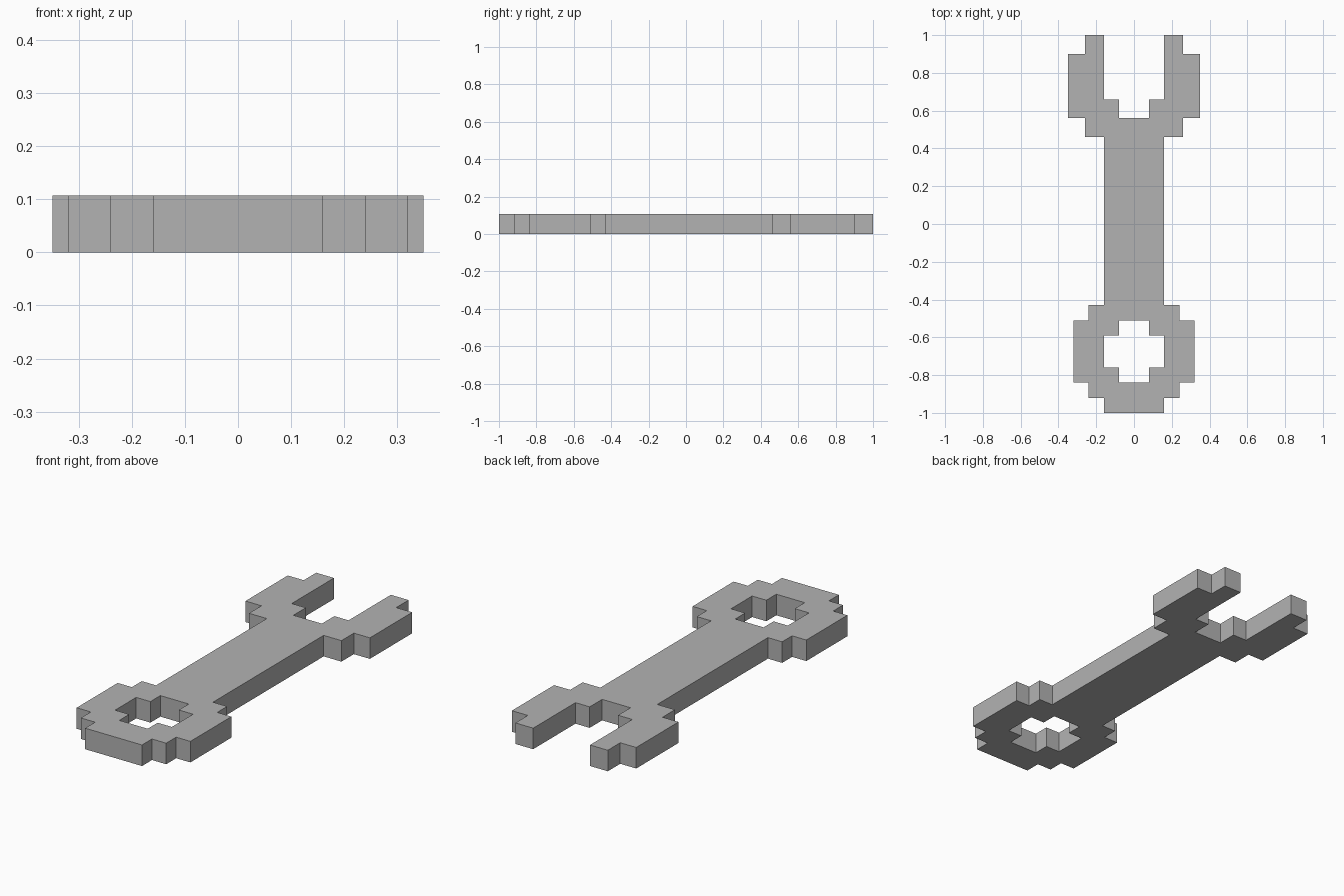
import bpy
import bmesh

default_cube = bpy.data.objects.get("Cube")
if default_cube:
    bpy.data.objects.remove(default_cube, do_unlink=True)

THICKNESS = 0.107
HANDLE_HALF = 0.16      # half width of the handle
RING_SEAM = -0.43       # where the handle meets the ring head
JAW_SEAM = 0.46         # where the handle meets the open jaw

steel = bpy.data.materials.new("plain_grey")
steel.use_nodes = True
grey = (0.45, 0.45, 0.45, 1)
steel.diffuse_color = grey
steel.node_tree.nodes["Principled BSDF"].inputs["Base Color"].default_value = grey


def plate(name, outline, seams=()):
    """Extrude half an outline, open it at the centre line and seams, mirror it."""
    bm = bmesh.new()
    base = bm.faces.new([bm.verts.new((x, y, 0)) for x, y in outline])
    result = bmesh.ops.extrude_face_region(bm, geom=[base], use_keep_orig=True)
    top = [v for v in result["geom"] if isinstance(v, bmesh.types.BMVert)]
    bmesh.ops.translate(bm, verts=top, vec=(0, 0, THICKNESS))
    bmesh.ops.recalc_face_normals(bm, faces=bm.faces)

    def is_joint(face):
        if all(abs(v.co.x) < 1e-4 for v in face.verts):
            return True
        return any(all(abs(v.co.y - s) < 1e-4 and v.co.x < HANDLE_HALF + 1e-4
                       for v in face.verts) for s in seams)

    bmesh.ops.delete(bm, geom=[f for f in bm.faces if is_joint(f)],
                     context="FACES_ONLY")
    mesh = bpy.data.meshes.new(name)
    bm.to_mesh(mesh)
    bm.free()
    mesh.materials.append(steel)
    obj = bpy.data.objects.new(name, mesh)
    bpy.context.collection.objects.link(obj)
    mirror = obj.modifiers.new("mirror", "MIRROR")
    mirror.use_axis[0] = True
    mirror.use_clip = True
    return obj


# Straight handle
plate("handle", [(0, RING_SEAM), (HANDLE_HALF, RING_SEAM),
                 (HANDLE_HALF, JAW_SEAM), (0, JAW_SEAM)],
      seams=(RING_SEAM, JAW_SEAM))

# Stepped ring head: outer steps, then the steps of the hole
ring_outer = [(0, -1), (.16, -1), (.16, -.92), (.24, -.92), (.24, -.84),
              (.32, -.84), (.32, -.51), (.24, -.51), (.24, RING_SEAM),
              (HANDLE_HALF, RING_SEAM), (0, RING_SEAM)]
ring_hole = [(0, -.51), (.08, -.51), (.08, -.59), (.16, -.59),
             (.16, -.76), (.08, -.76), (.08, -.84), (0, -.84)]
plate("ring_head", ring_outer + ring_hole, seams=(RING_SEAM,))

# Stepped open jaw: outer steps up to the tip, then down the mouth
jaw_outer = [(0, JAW_SEAM), (HANDLE_HALF, JAW_SEAM), (.26, JAW_SEAM),
             (.26, .56), (.35, .56), (.35, .9), (.26, .9), (.26, 1)]
jaw_mouth = [(.16, 1), (.16, .66), (.08, .66), (.08, .56), (0, .56)]
plate("open_jaw", jaw_outer + jaw_mouth, seams=(JAW_SEAM,))
